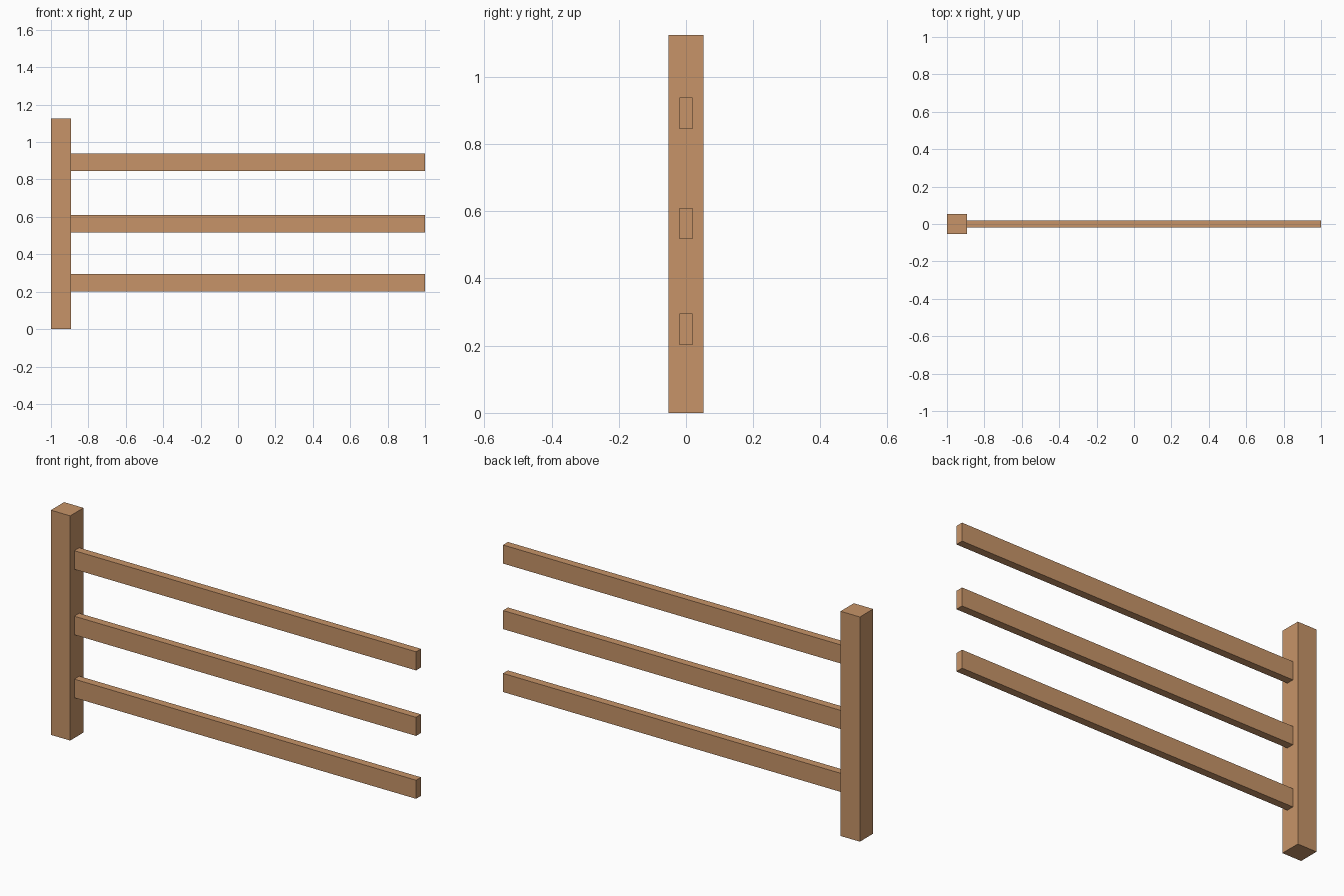
import bpy
import bmesh
from mathutils import Vector

if "Cube" in bpy.data.objects:
    bpy.data.objects.remove(bpy.data.objects["Cube"])

wood = bpy.data.materials.new("light_wood")
wood.diffuse_color = (0.571, 0.296, 0.138, 1)
wood.use_nodes = True
wood.node_tree.nodes["Principled BSDF"].inputs["Base Color"].default_value = wood.diffuse_color


def box(name, lo, hi):
    """Axis-aligned box between two corners."""
    lo, hi = Vector(lo), Vector(hi)
    bm = bmesh.new()
    bmesh.ops.create_cube(bm, size=1)
    bmesh.ops.scale(bm, vec=hi - lo, verts=bm.verts)
    bmesh.ops.translate(bm, vec=(lo + hi) / 2, verts=bm.verts)
    mesh = bpy.data.meshes.new(name)
    bm.to_mesh(mesh)
    bm.free()
    mesh.materials.append(wood)
    obj = bpy.data.objects.new(name, mesh)
    bpy.context.collection.objects.link(obj)
    return obj


# square post at the left end
POST_RIGHT = -0.893
box("post", (-1, -0.0525, 0), (POST_RIGHT, 0.0525, 1.125))

# three rails butting against the post
for name, bottom in (("lower_rail", 0.202), ("middle_rail", 0.517), ("upper_rail", 0.845)):
    box(name, (POST_RIGHT, -0.0195, bottom), (1, 0.0195, bottom + 0.093))
